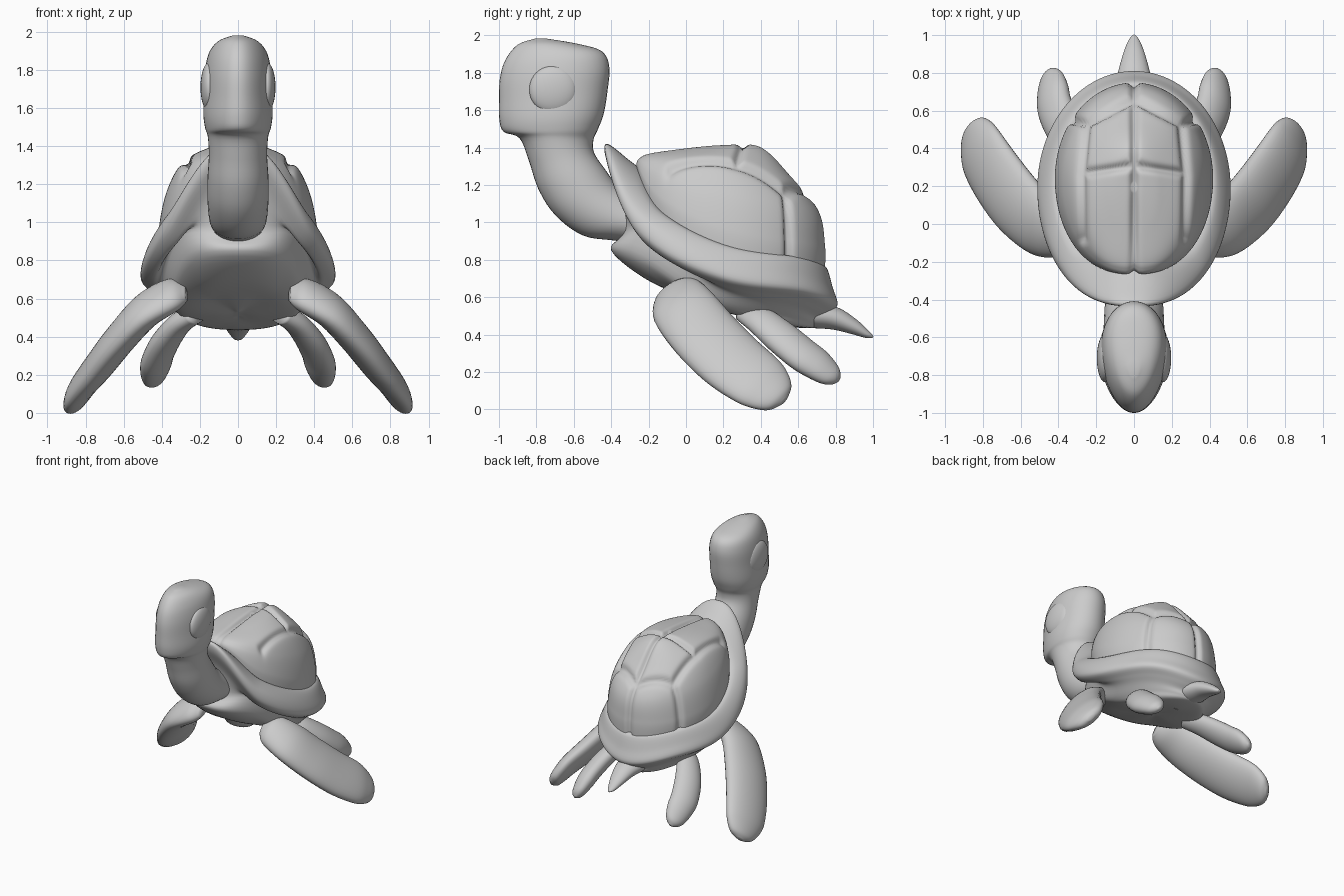
import bpy, bmesh
from math import sin, cos, pi, exp
from mathutils import Vector as V

if "Cube" in bpy.data.objects:
    bpy.data.objects.remove(bpy.data.objects["Cube"])


def catmull(p, i, t):
    """Smooth value on the segment i..i+1 of list p."""
    a, b = p[max(i - 1, 0)], p[i]
    c, d = p[i + 1], p[min(i + 2, len(p) - 1)]
    return (b * 2 + (c - a) * t + (a * 2 - b * 5 + c * 4 - d) * t * t
            + (b * 3 - a - c * 3 + d) * t ** 3) * 0.5


def skin(name, rings, sub=5, mirror=False, warp=None):
    """Skin smoothly interpolated closed rings and cap both ends."""
    n = len(rings[0])
    cols = [[r[k] for r in rings] for k in range(n)]
    rows = [[catmull(c, i, s / sub) for c in cols]
            for i in range(len(rings) - 1) for s in range(sub)] + [rings[-1]]
    bm = bmesh.new()
    vs = [[bm.verts.new(warp(p) if warp else p) for p in row] for row in rows]
    for a, b in zip(vs, vs[1:]):
        for k in range(n):
            bm.faces.new((a[k], a[(k + 1) % n], b[(k + 1) % n], b[k]))
    bm.faces.new(vs[0])
    bm.faces.new(vs[-1])
    return finish(name, bm, mirror)


def finish(name, bm, mirror=False):
    bmesh.ops.recalc_face_normals(bm, faces=bm.faces)
    for f in bm.faces:
        f.smooth = True
    me = bpy.data.meshes.new(name)
    bm.to_mesh(me)
    bm.free()
    ob = bpy.data.objects.new(name, me)
    bpy.context.collection.objects.link(ob)
    if mirror:
        ob.modifiers.new("Mirror", 'MIRROR').use_mirror_merge = False
    return ob


def oval(c, a, b, n=32, egg=0):
    """Ellipse; egg narrows it towards the +a end."""
    ang = [2 * pi * k / n for k in range(n)]
    return [c + a * cos(t) + b * sin(t) * (1 - egg * cos(t)) for t in ang]


def shell_loop(y0, y1, w, zs, n=128):
    """Egg-shaped loop; zs are heights from front to back at equal angles."""
    zz = [zs[1]] + list(zs) + [zs[3]]
    out = []
    for k in range(n):
        th = 2 * pi * k / n
        u = min(th, 2 * pi - th) / pi * 4
        i = min(int(u), 3)
        s, c = sin(th), cos(th)
        x = w * abs(s) ** (0.82 if c > 0 else 1.0) * (1 if s >= 0 else -1)
        out.append(V((x, (y0 + y1) / 2 - (y1 - y0) / 2 * c, catmull(zz, i + 1, u - i))))
    return out


def blade(stations, axis):
    """Flattened rings along a path; station = x, y, z, half width, half thickness."""
    pts = [V(s[:3]) for s in stations]
    rings = []
    for i, s in enumerate(stations):
        t = (pts[min(i + 1, len(pts) - 1)] - pts[max(i - 1, 0)]).normalized()
        w = V(axis)
        w = (w - t * w.dot(t)).normalized()
        rings.append(oval(pts[i], w * s[3], t.cross(w) * s[4]))
    return rings


# Body: shell rim rolling under into the belly
skin("shell_rim_and_belly", [shell_loop(*r) for r in (
    (-.22, .70, .36, (1.27, 1.02, .86, .81, .77)),
    (-.30, .75, .43, (1.33, 1.06, .87, .81, .76)),
    (-.42, .785, .49, (1.42, 1.04, .80, .72, .65)),
    (-.43, .81, .51, (1.35, .94, .71, .64, .56)),
    (-.36, .76, .45, (1.18, .87, .66, .59, .51)),
    (-.34, .71, .40, (.95, .94, .64, .55, .48)),
    (-.40, .70, .34, (.85, .80, .57, .50, .45)),
    (-.22, .66, .27, (.70, .65, .52, .455, .435)),
    (.0, .5, .12, (.60, .58, .51, .47, .45)),
    (.2, .3, .02, (.53, .53, .52, .51, .51)))])

# Domed shell with grooves pressed between the plates
GROOVES = [((0, -.3), (0, .8)), ((0, .31), (.27, .27)), ((.27, -.08), (.275, .26)),
           ((.275, .26), (.25, .53)), ((.25, .53), (0, .66)), ((.25, .53), (.42, .57))]


def press(p):
    q = V((abs(p.x), p.y))
    d = 9
    for a, b in GROOVES:
        a, b = V(a), V(b)
        ab = b - a
        t = max(0, min(1, (q - a).dot(ab) / ab.length_squared))
        d = min(d, (q - a - ab * t).length)
    return p + (V((0, .25, .9)) - p).normalized() * (.028 * exp(-(d / .02) ** 2) - .006)


skin("shell_dome", [shell_loop(*r, n=176) for r in (
    (-.26, .74, .41, (1.28, 1.02, .83, .78, .74)),
    (-.26, .74, .41, (1.32, 1.12, .96, .90, .88)),
    (-.24, .705, .37, (1.345, 1.25, 1.15, 1.09, 1.06)),
    (-.19, .56, .285, (1.365, 1.335, 1.31, 1.27, 1.24)),
    (-.05, .40, .14, (1.385, 1.385, 1.39, 1.395, 1.40)),
    (.17, .22, .015, (1.41, 1.41, 1.41, 1.41, 1.41)))], sub=12, warp=press)

# Head and neck: front point (y, z), back point (y, z), half width
head = [(-.81, 1.982, -.74, 1.982, .025), (-.90, 1.95, -.58, 1.955, .10),
        (-.965, 1.87, -.45, 1.915, .148), (-.995, 1.77, -.41, 1.83, .17),
        (-1, 1.65, -.42, 1.70, .176), (-.998, 1.55, -.44, 1.58, .18),
        (-.975, 1.485, -.47, 1.50, .17), (-.89, 1.45, -.495, 1.44, .158),
        (-.84, 1.33, -.49, 1.37, .153), (-.79, 1.18, -.43, 1.28, .16),
        (-.70, 1.04, -.36, 1.19, .16), (-.55, .93, -.25, 1.12, .152),
        (-.36, .90, -.12, 1.06, .135), (-.05, .85, .0, 1.0, .10)]
skin("head_and_neck", [oval(V((0, (a + c) / 2, (b + d) / 2)),
                            V((0, (a - c) / 2, (b - d) / 2)), V((w, 0, 0)), 40,
                            .15 if i < 7 else 0)
                       for i, (a, b, c, d, w) in enumerate(head)])

# Eyes
bm = bmesh.new()
bmesh.ops.create_uvsphere(bm, u_segments=32, v_segments=20, radius=1)
bmesh.ops.scale(bm, vec=(.045, .128, .128), verts=bm.verts)
bmesh.ops.translate(bm, vec=(.152, -.71, 1.71), verts=bm.verts)
finish("eyes", bm, mirror=True)

# Flippers and tail
skin("front_flippers", blade([
    (.27, -.06, .63, .06, .03), (.34, -.05, .62, .13, .07), (.48, -.01, .54, .175, .085),
    (.61, .10, .40, .19, .085), (.72, .24, .26, .19, .08), (.80, .37, .16, .178, .07),
    (.83, .445, .105, .15, .06), (.85, .50, .062, .10, .045), (.86, .525, .045, .03, .015)],
    (-.47, .62, .62)), mirror=True)
skin("rear_flippers", blade([
    (.22, .32, .52, .07, .05), (.30, .40, .475, .09, .06), (.375, .51, .385, .105, .068),
    (.42, .62, .295, .108, .068), (.43, .70, .24, .10, .064), (.435, .765, .192, .078, .05),
    (.435, .80, .17, .05, .035), (.435, .82, .157, .015, .01)],
    (-.6, .55, .42)), mirror=True)
skin("tail", blade([
    (0, .5, .52, .12, .07), (0, .68, .505, .11, .07), (0, .80, .485, .085, .06),
    (0, .90, .44, .058, .04), (0, .97, .40, .03, .02), (0, 1.0, .387, .008, .005)], (1, 0, 0)))
